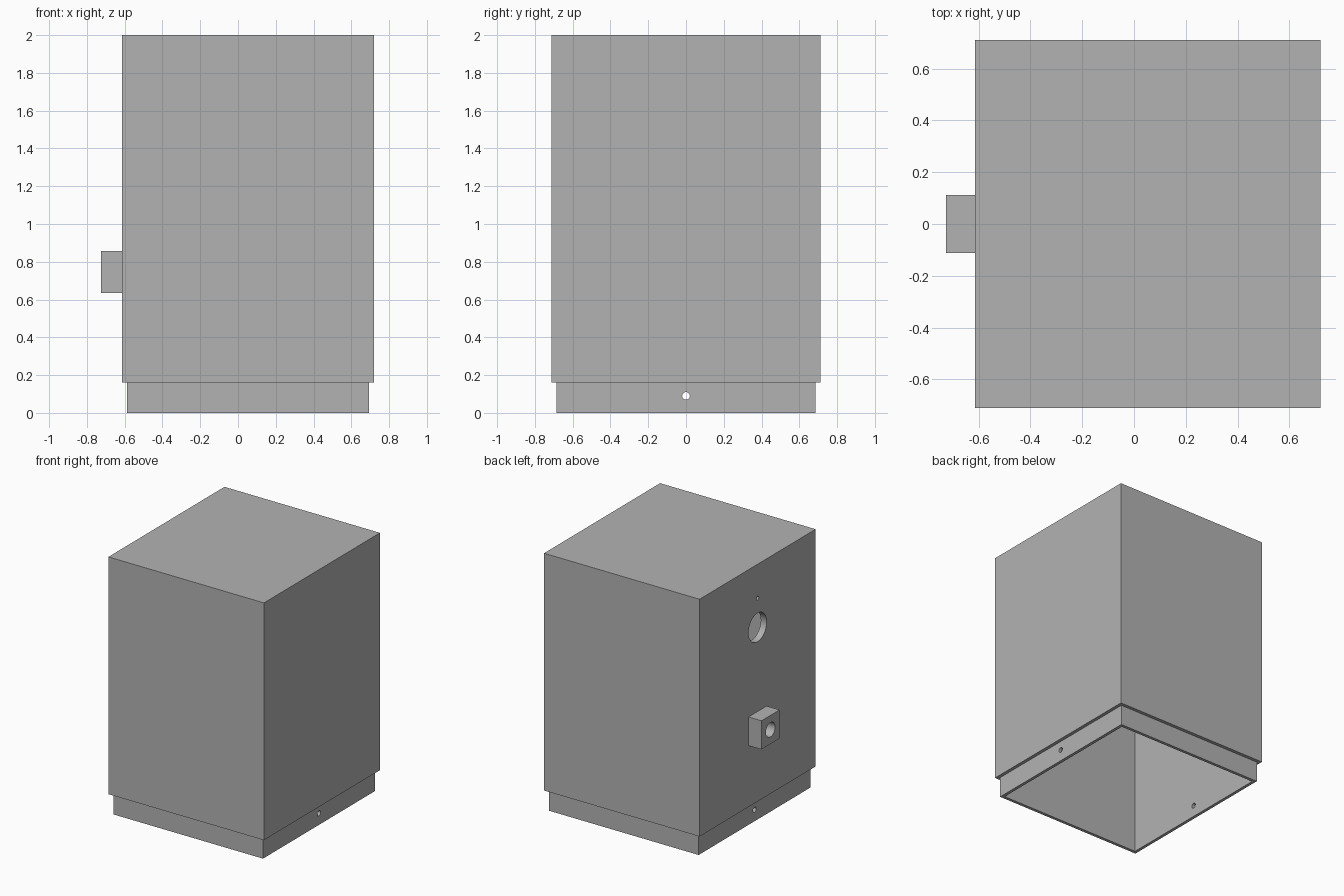
import bpy
import math

if "Cube" in bpy.data.objects:
    bpy.data.objects.remove(bpy.data.objects["Cube"], do_unlink=True)

GREY = (0.45, 0.45, 0.45, 1)
grey = bpy.data.materials.new("plain grey")
grey.use_nodes = True
grey.diffuse_color = GREY
grey.node_tree.nodes["Principled BSDF"].inputs["Base Color"].default_value = GREY

# Main dimensions
LEFT, RIGHT, DEPTH, TOP = 0.72, -0.614, 0.711, 2.0
STEP, WALL, SKIRT_TOP = 0.026, 0.024, 0.16
BLOCK_Z = 0.747


def box(name, x0, x1, y0, y1, z0, z1):
    bpy.ops.mesh.primitive_cube_add(
        size=1, location=((x0 + x1) / 2, (y0 + y1) / 2, (z0 + z1) / 2))
    ob = bpy.context.object
    ob.name = name
    ob.scale = (x1 - x0, y1 - y0, z1 - z0)
    bpy.ops.object.transform_apply(location=False, rotation=False, scale=True)
    ob.data.materials.append(grey)
    return ob


def inset_box(name, inset, z0, z1):
    return box(name, RIGHT + inset, LEFT - inset,
               inset - DEPTH, DEPTH - inset, z0, z1)


def drill(name, radius, x, z, length):
    bpy.ops.mesh.primitive_cylinder_add(
        vertices=48, radius=radius, depth=length,
        location=(x, 0, z), rotation=(0, math.pi / 2, 0))
    ob = bpy.context.object
    ob.name = name
    ob.data.materials.append(grey)
    return ob


def combine(target, tool, operation, keep=False):
    tool.hide_render = True
    mod = target.modifiers.new(operation.title(), "BOOLEAN")
    mod.operation = operation
    mod.solver = "EXACT"
    mod.object = tool
    bpy.context.view_layer.objects.active = target
    bpy.ops.object.modifier_apply(modifier=mod.name)
    if not keep:
        bpy.data.objects.remove(tool, do_unlink=True)


# Hollow housing with a stepped-in skirt, open underneath
housing = inset_box("housing", 0, SKIRT_TOP, TOP)
combine(housing, inset_box("skirt", STEP, 0, 0.5), "UNION")
combine(housing, inset_box("cavity", STEP + WALL, -0.1, TOP - STEP - WALL), "DIFFERENCE")

# Fixing holes through both sides of the skirt
combine(housing, drill("skirt_hole", 0.02, 0, 0.09, 3), "DIFFERENCE")

# Large round entrance and the small hole above it
combine(housing, drill("entrance_hole", 0.111, RIGHT, 1.51, 0.4), "DIFFERENCE")
combine(housing, drill("upper_hole", 0.015, RIGHT, 1.737, 0.4), "DIFFERENCE")

# Square mounting block, bored through into the housing
block = box("mounting_block", -0.725, RIGHT, -0.111, 0.111,
            BLOCK_Z - 0.111, BLOCK_Z + 0.111)
bore = drill("block_bore", 0.056, RIGHT, BLOCK_Z, 0.6)
combine(housing, bore, "DIFFERENCE", keep=True)
combine(block, bore, "DIFFERENCE")

# Smooth bores, crisp box edges
for ob in (housing, block):
    bpy.ops.object.select_all(action="DESELECT")
    ob.select_set(True)
    bpy.context.view_layer.objects.active = ob
    bpy.ops.object.shade_smooth_by_angle(angle=math.radians(30))
